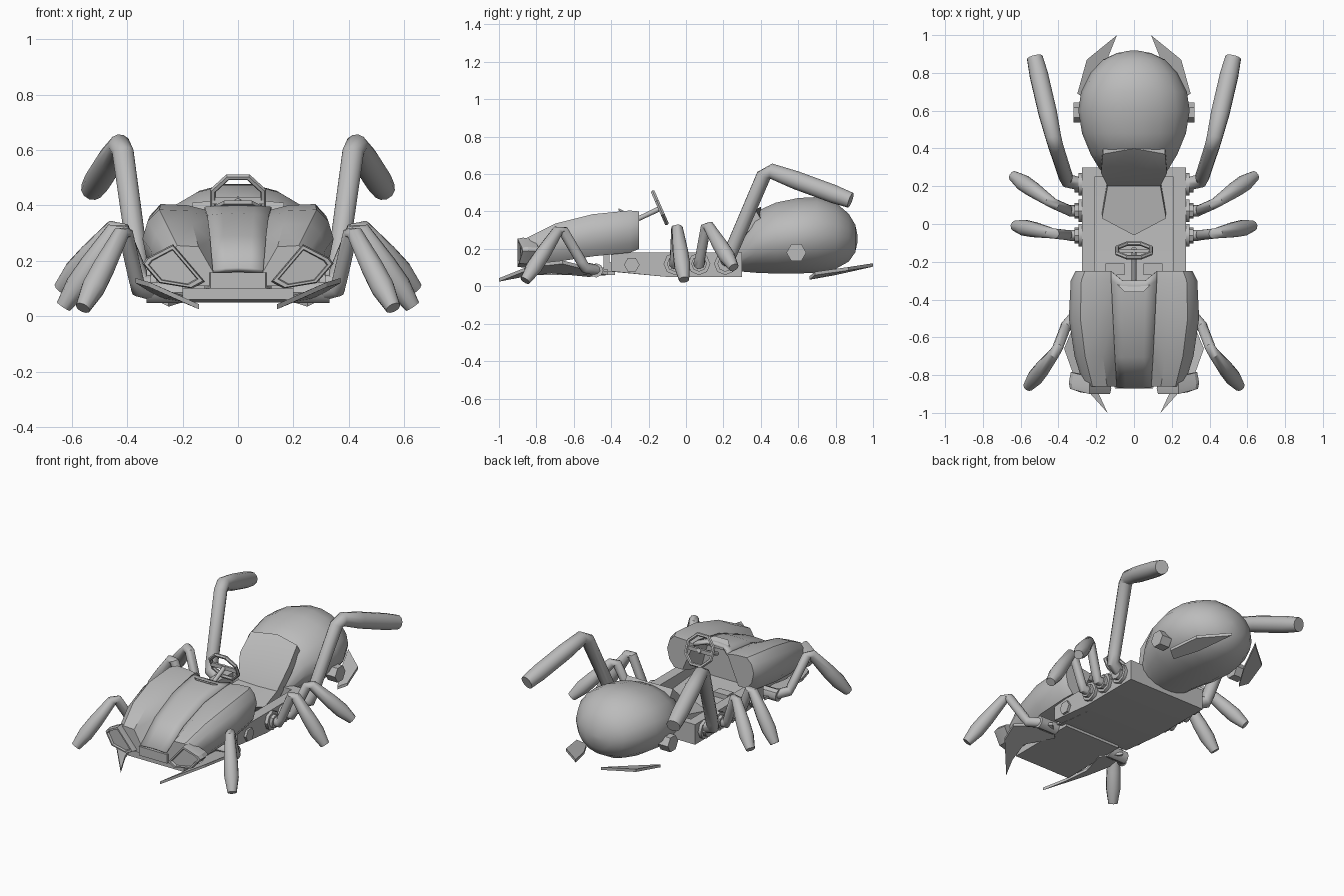
import bpy, bmesh, math
from mathutils import Vector

cube = bpy.data.objects.get("Cube")
if cube:
    bpy.data.objects.remove(cube, do_unlink=True)

grey = bpy.data.materials.new("plain_grey")
grey.use_nodes = True
grey.diffuse_color = (0.5, 0.5, 0.5, 1)
grey.node_tree.nodes["Principled BSDF"].inputs["Base Color"].default_value = (0.5, 0.5, 0.5, 1)


def finish(name, bm, mirror=False, angle=35):
    bmesh.ops.recalc_face_normals(bm, faces=bm.faces)
    mesh = bpy.data.meshes.new(name)
    bm.to_mesh(mesh)
    bm.free()
    mesh.materials.append(grey)
    ob = bpy.data.objects.new(name, mesh)
    bpy.context.collection.objects.link(ob)
    bpy.ops.object.select_all(action='DESELECT')
    ob.select_set(True)
    bpy.context.view_layer.objects.active = ob
    bpy.ops.object.shade_smooth_by_angle(angle=math.radians(angle))
    if mirror:
        ob.modifiers.new("Mirror", 'MIRROR').use_mirror_merge = False
    return ob


def loft(name, rings, mirror=False, closed=True, caps=(True, True), angle=35):
    bm = bmesh.new()
    rows = [[bm.verts.new(p) for p in ring] for ring in rings]
    n = len(rows[0])
    for a, b in zip(rows, rows[1:]):
        for i in range(n if closed else n - 1):
            j = (i + 1) % n
            bm.faces.new((a[i], a[j], b[j], b[i]))
    for row, cap in zip((rows[0], rows[-1]), caps):
        if cap and closed:
            bm.faces.new(row)
    return finish(name, bm, mirror, angle)


def tube(name, path, radii, sides=10, mirror=True, caps=(True, True)):
    pts = [Vector(p) for p in path]
    rings = []
    for i, p in enumerate(pts):
        d = (pts[min(i + 1, len(pts) - 1)] - pts[max(i - 1, 0)]).normalized()
        ref = Vector((0, 0, 1)) if abs(d.z) < 0.95 else Vector((0, 1, 0))
        if path[0] != path[-1] and len(pts) > 2:
            ref = (pts[-1] - pts[0]).cross(pts[len(pts) // 2] - pts[0])
            ref = ref if ref.length > 1e-4 else Vector((0, 0, 1))
        u = d.cross(ref).normalized()
        v = d.cross(u)
        rings.append([p + radii[i] * (u * math.cos(t) + v * math.sin(t))
                      for t in (2 * math.pi * k / sides for k in range(sides))])
    return loft(name, rings, mirror, caps=caps, angle=45)


def plate(name, pts, thick, mirror=False, axis=(0, 0, 1)):
    shift = Vector(axis) * thick
    return loft(name, [pts, [Vector(p) + shift for p in pts]], mirror, angle=20)


def box(name, x0, x1, y0, y1, z0, z1, mirror=False):
    return plate(name, [(x0, y0, z0), (x1, y0, z0), (x1, y1, z0), (x0, y1, z0)], z1 - z0, mirror)


# Chassis: tapered side rails, floor and cross bars
rail = [(-0.40, 0.08), (-0.10, 0.05), (0.30, 0.05), (0.30, 0.18), (-0.40, 0.18)]
plate("side_rail", [(0.21, y, z) for y, z in rail], 0.065, True, (1, 0, 0))
loft("floor", [[(-0.22, y, z), (0.22, y, z), (0.22, y, z + 0.05), (-0.22, y, z + 0.05)]
               for y, z in ((-0.42, 0.08), (-0.1, 0.05), (0.3, 0.05))])
box("rear_cross_bar", -0.21, 0.21, 0.25, 0.30, 0.06, 0.18)
box("front_subframe", -0.2, 0.2, -0.84, -0.38, 0.06, 0.10)
box("firewall", -0.22, 0.22, -0.44, -0.41, 0.09, 0.34)
box("pedal", 0.05, 0.15, -0.27, -0.21, 0.10, 0.14, True)

# Abdomen: rings of (y, half width, low z, high z)
rings = []
for y, w, lo, hi in ((0.27, 0.17, 0.08, 0.24), (0.37, 0.23, 0.07, 0.40), (0.48, 0.275, 0.065, 0.45),
                     (0.60, 0.295, 0.065, 0.475), (0.70, 0.28, 0.07, 0.48), (0.80, 0.23, 0.09, 0.45),
                     (0.87, 0.165, 0.13, 0.39), (0.905, 0.09, 0.18, 0.33), (0.918, 0.02, 0.24, 0.27)):
    c, h = (lo + hi) / 2, (hi - lo) / 2
    rings.append([(w * math.cos(t), y, c + h * math.sin(t))
                  for t in (2 * math.pi * k / 18 for k in range(18))])
loft("abdomen", rings, angle=60)
tube("abdomen_bolt", [(0.25, 0.59, 0.18), (0.32, 0.59, 0.18)], (0.053, 0.053), 6)

# Bucket seat: shield shaped rows from front edge to headrest
rows = []
for w, y, yc, z in ((0.17, 0.03, -0.06, 0.14), (0.14, 0.20, 0.20, 0.17),
                    (0.175, 0.27, 0.27, 0.31), (0.165, 0.37, 0.40, 0.41)):
    rows.append([(-w, y, z), (0, yc, z - 0.005 + (0.02 if y > 0.3 else 0)), (w, y, z),
                 (w, y + 0.03, z - 0.05), (0, yc + 0.04, z - 0.05), (-w, y + 0.03, z - 0.05)])
loft("seat", rows, angle=20)

# Hood: (y, inner x, inner z, top z, outer x, outer z, bottom z, bottom inner x)
hood = ((-0.25, 0.12, 0.385, 0.400, 0.310, 0.31, 0.20, 0.20),
        (-0.30, 0.12, 0.385, 0.405, 0.335, 0.30, 0.18, 0.19),
        (-0.50, 0.11, 0.355, 0.385, 0.345, 0.28, 0.16, 0.16),
        (-0.70, 0.10, 0.275, 0.335, 0.315, 0.24, 0.13, 0.12),
        (-0.86, 0.09, 0.160, 0.255, 0.265, 0.19, 0.11, 0.09))
loft("fender", [[(xi, y, zi), (xi + 0.3 * (xo - xi), y, zt - 0.004), (xi + 0.74 * (xo - xi), y, zt),
                 (xi + 0.92 * (xo - xi), y, zt * 0.6 + zo * 0.4), (xo, y, zo),
                 (xo - 0.015, y, zo * 0.4 + zb * 0.6), (xo - 0.05, y, zb), (xb, y, zb)]
                for y, xi, zi, zt, xo, zo, zb, xb in hood], True)
panel = loft("hood_panel", [[(-xi, y, zi), (-xi / 2, y - dip, zi + 0.006), (0, y - dip, zi + 0.008),
                             (xi / 2, y - dip, zi + 0.006), (xi, y, zi)]
                            for (y, xi, zi, *_), dip in zip(hood, (0.05, 0.03, 0, 0, 0.005))],
             closed=False)
solid = panel.modifiers.new("Thickness", 'SOLIDIFY')
solid.thickness = 0.02
solid.offset = 0
plate("dashboard", [(-0.11, -0.30, 0.375), (0.11, -0.30, 0.375), (0.05, -0.36, 0.405),
                    (-0.05, -0.36, 0.405)], 0.012)
loft("nose", [[(-w, y, 0.10), (w, y, 0.10), (w, y, 0.158), (-w, y, 0.158)]
              for w, y in ((0.12, -0.80), (0.10, -0.872))])

# Headlights: raised slanted rim with a recessed lens
outline = ((0.12, 0.125), (0.165, 0.10), (0.285, 0.12), (0.345, 0.19), (0.33, 0.21), (0.235, 0.26))


def lamp_ring(scale, y):
    return [(0.24 + (x - 0.24) * scale, y + 0.35 * max(0, x - 0.26) * scale, 0.17 + (z - 0.17) * scale)
            for x, z in outline]


loft("headlight", [lamp_ring(0.9, -0.81), lamp_ring(1, -0.87), lamp_ring(0.94, -0.90),
                   lamp_ring(0.80, -0.90), lamp_ring(0.76, -0.885)], True, angle=20)

# Jaws at the front and matching fins at the back
plate("front_jaw", [(0.14, -1.0, 0.025), (0.32, -0.80, 0.105), (0.37, -0.66, 0.12), (0.27, -0.42, 0.06),
                    (0.17, -0.52, 0.05), (0.24, -0.72, 0.07), (0.20, -0.87, 0.05)], 0.018, True)
plate("rear_fin", [(0.09, 1.0, 0.105), (0.25, 0.87, 0.085), (0.30, 0.69, 0.06),
                   (0.25, 0.66, 0.035), (0.17, 0.80, 0.06)], 0.018, True)

# Legs: hub, knee and foot points; slim shin bulging before the foot
legs = {"front": ((0.30, -0.47, 0.085), (0.36, -0.54, 0.10), (0.41, -0.67, 0.32), (0.56, -0.86, 0.03)),
        "middle": ((0.27, -0.06, 0.12), (0.34, -0.06, 0.12), (0.43, -0.05, 0.335), (0.63, -0.01, 0.035)),
        "rear": ((0.27, 0.07, 0.12), (0.34, 0.07, 0.12), (0.43, 0.11, 0.34), (0.64, 0.255, 0.10))}
for name, points in legs.items():
    hub, hip, knee, foot = map(Vector, points)
    path = [hub, hip, hip.lerp(knee, 0.15), hip.lerp(knee, 0.9), knee.lerp(foot, 0.08),
            knee.lerp(foot, 0.5), knee.lerp(foot, 0.75), foot]
    tube(name + "_leg", path, (0.03, 0.03, 0.028, 0.028, 0.03, 0.042, 0.044, 0.028))
tube("front_hub", [(0.2, -0.48, 0.085), (0.33, -0.48, 0.085)], (0.038, 0.038), 8)
for y in (-0.06, 0.07, 0.21):
    tube("leg_hub", [(0.26, y, 0.12), (0.295, y, 0.12), (0.295, y, 0.12), (0.315, y, 0.12)],
         (0.06, 0.06, 0.042, 0.042), 8)
tube("rail_bolt", [(0.26, -0.29, 0.115), (0.29, -0.29, 0.115)], (0.042, 0.042), 6)

# Tall bent pipes with open, hollow ends
hip, bend, end = Vector((0.355, 0.23, 0.16)), Vector((0.42, 0.43, 0.625)), Vector((0.525, 0.88, 0.46))
path = [Vector((0.28, 0.21, 0.13)), hip, hip.lerp(bend, 0.1), hip.lerp(bend, 0.93), bend.lerp(end, 0.06),
        bend.lerp(end, 0.35), bend.lerp(end, 0.8), end, end, bend.lerp(end, 0.75)]
tube("tall_pipe", path, (0.035, 0.038, 0.038, 0.04, 0.042, 0.05, 0.05, 0.043, 0.036, 0.034), 12)

# Steering wheel: tilted ring, spoke bar and column
centre, up = Vector((0, -0.14, 0.42)), Vector((0, -0.4, 0.915))
bm = bmesh.new()
normal = Vector((0, 0.915, 0.4))
rows = []
for k in range(8):
    t = math.pi * (k + 0.5) / 4
    out = Vector((1, 0, 0)) * math.cos(t) + up * math.sin(t)
    rows.append([bm.verts.new(centre + out * (0.097 + 0.012 * math.cos(a)) + normal * 0.012 * math.sin(a))
                 for a in (math.pi * m / 3 for m in range(6))])
for k in range(8):
    a, b = rows[k], rows[(k + 1) % 8]
    for m in range(6):
        bm.faces.new((a[m], a[(m + 1) % 6], b[(m + 1) % 6], b[m]))
finish("steering_wheel", bm)
box("wheel_spoke", -0.092, 0.092, -0.15, -0.135, 0.405, 0.43)
tube("steering_column", [(0, -0.32, 0.33), (0, -0.13, 0.42)], (0.012, 0.014), 8, mirror=False)
